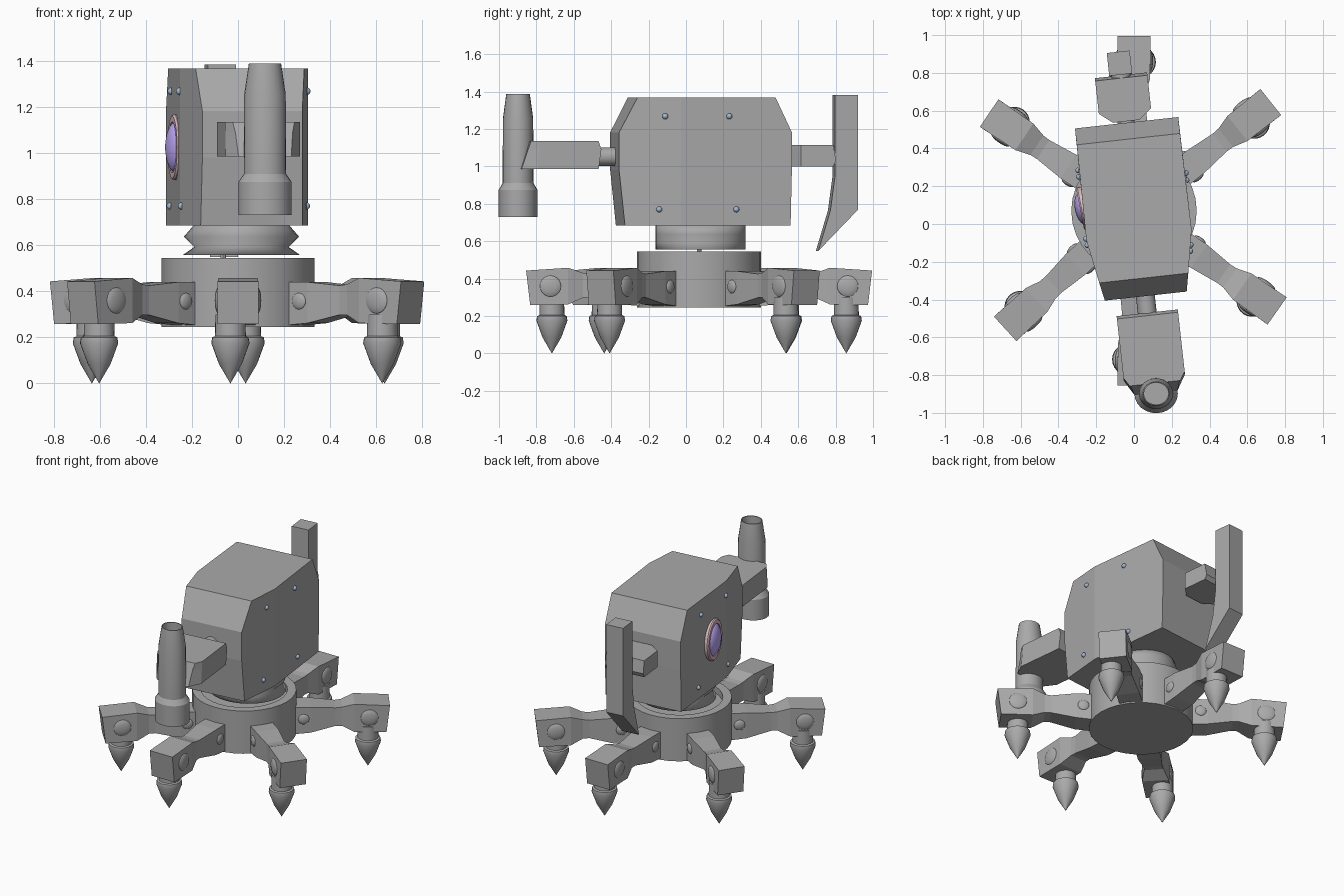
import bpy, bmesh, math
from mathutils import Matrix

if "Cube" in bpy.data.objects:
    bpy.data.objects.remove(bpy.data.objects["Cube"])

YAW = Matrix.Rotation(math.radians(6.3), 4, 'Z')   # the upper body is turned slightly
I = Matrix.Identity(4)
GREY = ("dark_grey", (.4, .4, .4, 1))
STEEL = ("steel_blue", (.36, .47, .62, 1))
PINK = ("eye_pink", (.72, .5, .54, 1))
PURPLE = ("eye_purple", (.5, .37, .9, 1))


def finish(name, bm, mat=I, colour=GREY, smooth=0):
    bmesh.ops.remove_doubles(bm, verts=bm.verts, dist=1e-5)
    bmesh.ops.transform(bm, matrix=mat, verts=bm.verts)
    bmesh.ops.recalc_face_normals(bm, faces=bm.faces)
    me = bpy.data.meshes.new(name)
    bm.to_mesh(me)
    bm.free()
    ob = bpy.data.objects.new(name, me)
    bpy.context.collection.objects.link(ob)
    m = bpy.data.materials.get(colour[0]) or bpy.data.materials.new(colour[0])
    m.diffuse_color = colour[1]
    m.use_nodes = True
    m.node_tree.nodes["Principled BSDF"].inputs["Base Color"].default_value = m.diffuse_color
    me.materials.append(m)
    if smooth:
        bpy.ops.object.select_all(action='DESELECT')
        ob.select_set(True)
        bpy.context.view_layer.objects.active = ob
        bpy.ops.object.shade_smooth_by_angle(angle=math.radians(smooth))
    return ob


def loft(name, rings, mat=I, **kw):
    """Skin through equal-length rings of points and cap both ends."""
    bm = bmesh.new()
    vs = [[bm.verts.new(p) for p in r] for r in rings]
    n = len(rings[0])
    for a, b in zip(vs, vs[1:]):
        for i in range(n):
            j = (i + 1) % n
            bm.faces.new((a[i], a[j], b[j], b[i]))
    bm.faces.new(vs[0])
    bm.faces.new(vs[-1])
    return finish(name, bm, mat, **kw)


def lathe(name, profile, mat=I, n=24, sx=1, sy=1, **kw):
    """Revolve (radius, height) points around z."""
    rings = [[(max(r, 1e-4) * sx * math.cos(t), max(r, 1e-4) * sy * math.sin(t), z)
              for t in (2 * math.pi * i / n for i in range(n))] for r, z in profile]
    return loft(name, rings, mat, smooth=30, **kw)


def dome(name, radius, height, mat, n=20, **kw):
    prof = [(radius * math.cos(a), height * math.sin(a))
            for a in (math.pi / 2 * i / 5 for i in range(6))]
    return lathe(name, prof, mat, n=n, **kw)


def T(x, y, z):
    return Matrix.Translation((x, y, z))


def facing(side):
    """Turn +z to +x or -x."""
    return Matrix.Rotation(side * math.pi / 2, 4, 'Y')


def rod(name, x, y0, y1, z, r):
    lathe(name, [(r, 0), (r, y1 - y0)],
          YAW @ T(x, y0, z) @ Matrix.Rotation(-math.pi / 2, 4, 'X'))


# Round base with a recessed top and a thin pivot pin
lathe("base_drum", [(0, .245), (.332, .245), (.332, .545), (.275, .545), (.275, .5), (0, .5)],
      T(0, .07, 0), n=32)
lathe("pivot_pin", [(.012, .49), (.012, .58)], T(-.065, .07, 0), n=12)

# Neck, pleated on its left and right sides only
loft("neck", [[(.015 + rx * math.cos(t), .078 + .24 * math.sin(t), z)
               for t in (2 * math.pi * i / 32 for i in range(32))]
              for rx, z in ((.255, .557), (.205, .592), (.25, .637), (.2, .695))], smooth=150)

# Armoured head: plan outline at several heights
CX, HW = .02, .28


def plan(z, yf, wf, yb):
    half = [(wf, yf), (HW, -.06), (HW - .005, yb)]
    return [(CX + w, y, z) for w, y in half] + [(CX - w, y, z) for w, y in reversed(half)]


loft("head", [plan(.685, -.355, .222, .53), plan(.98, -.386, .218, .537),
              plan(1.182, -.386, .218, .537), plan(1.367, -.29, .237, .45)], YAW)

# Bolts on both sides of the head
for side, ys in ((1, (-.143, .2, -.175, .238)), (-1, (-.05, .28, -.085, .315))):
    for y, z in zip(ys, (1.268, 1.268, .77, .77)):
        w = HW if y > -.06 else HW + (y + .06) * .19
        dome("head_bolt", .016, .017, YAW @ T(CX + side * w, y, z) @ facing(side),
             n=12, colour=STEEL)

# Oval eye on the left side, turned a little to the front
EYE = (YAW @ T(CX - HW + .003, .112, 1.025)
       @ Matrix.Rotation(math.radians(5), 4, 'Z') @ facing(-1))
lathe("eye_ring", [(.143, -.02), (.143, .01), (.135, .018), (.11, .018), (.1, -.02)], EYE,
      n=32, sy=.8, colour=PINK)
dome("eye_lens", .112, .046, EYE, n=32, sy=.8, colour=PURPLE)

# Front arm
AX = .018
rod("front_arm_rod", AX, -.52, -.36, 1.052, .05)


def arm_ring(z, pts):
    return [(AX + w, y, z) for w, y in pts] + [(AX - w, y, z) for w, y in reversed(pts)]


loft("front_arm_block", [arm_ring(.985, [(.163, -.49), (.163, -.82), (.115, -.9)]),
                         arm_ring(1.09, [(.163, -.475), (.163, -.81), (.125, -.865)]),
                         arm_ring(1.135, [(.163, -.49), (.163, -.805), (.135, -.85)])], YAW)

# Upright cannon barrel with hollow muzzle
lathe("cannon_barrel", [(0, .73), (.115, .73), (.115, .875), (.092, .91), (.09, 1.255),
                        (.07, 1.388), (.064, 1.388), (.064, 1.2), (0, 1.2)],
      T(.117, -.898, 0), n=24, sy=.9)

# Back arm and blade
rod("back_arm_rod", AX, .5, .62, 1.055, .045)
loft("back_arm_block", [arm_ring(z, [(.07, .545), (.139, .6), (.139, y)])
                        for z, y in ((1.0, .775), (1.03, .79), (1.115, .775))], YAW)
rod("blade_rod", AX, .77, .87, 1.06, .05)
BLADE = [(.79, 1.383), (.912, 1.383), (.912, .767), (.7, .548), (.765, .765), (.79, .95)]
loft("blade", [[(x, y - .86, z) for y, z in BLADE] for x in (-.061, .061)],
     T(-.078, .86, 0) @ YAW)

# Six legs with joint caps and pointed feet, each built along +x then turned
SECTIONS = [(.27, .27, .075, .25, .44), (.42, .42, .075, .262, .44), (.58, .58, .06, .298, .425),
            (.62, .62, .062, .298, .43), (.7, .7, .085, .262, .458), (.903, .925, .088, .258, .443)]
for k, deg in enumerate((38.5, 90, 146, 222.5, 270, 325)):
    m = T(0, .07, 0) @ Matrix.Rotation(math.radians(deg), 4, 'Z')
    loft("leg_%d" % (k + 1), [[(r0, -w, lo), (r0, w, lo), (r1, w, hi), (r1, -w, hi)]
                              for r0, r1, w, lo, hi in SECTIONS], m)
    for side in (1, -1):
        turn = Matrix.Rotation(-side * math.pi / 2, 4, 'X')
        dome("leg_outer_joint", .057, .016, m @ T(.795, side * .085, .36) @ turn)
        dome("leg_inner_joint", .036, .014, m @ T(.375, side * .074, .357) @ turn)
    lathe("foot_spike", [(.065, .3), (.067, .205), (.079, .2), (.083, .175), (.05, .085), (0, 0)],
          m @ T(.787, -.033, 0))
